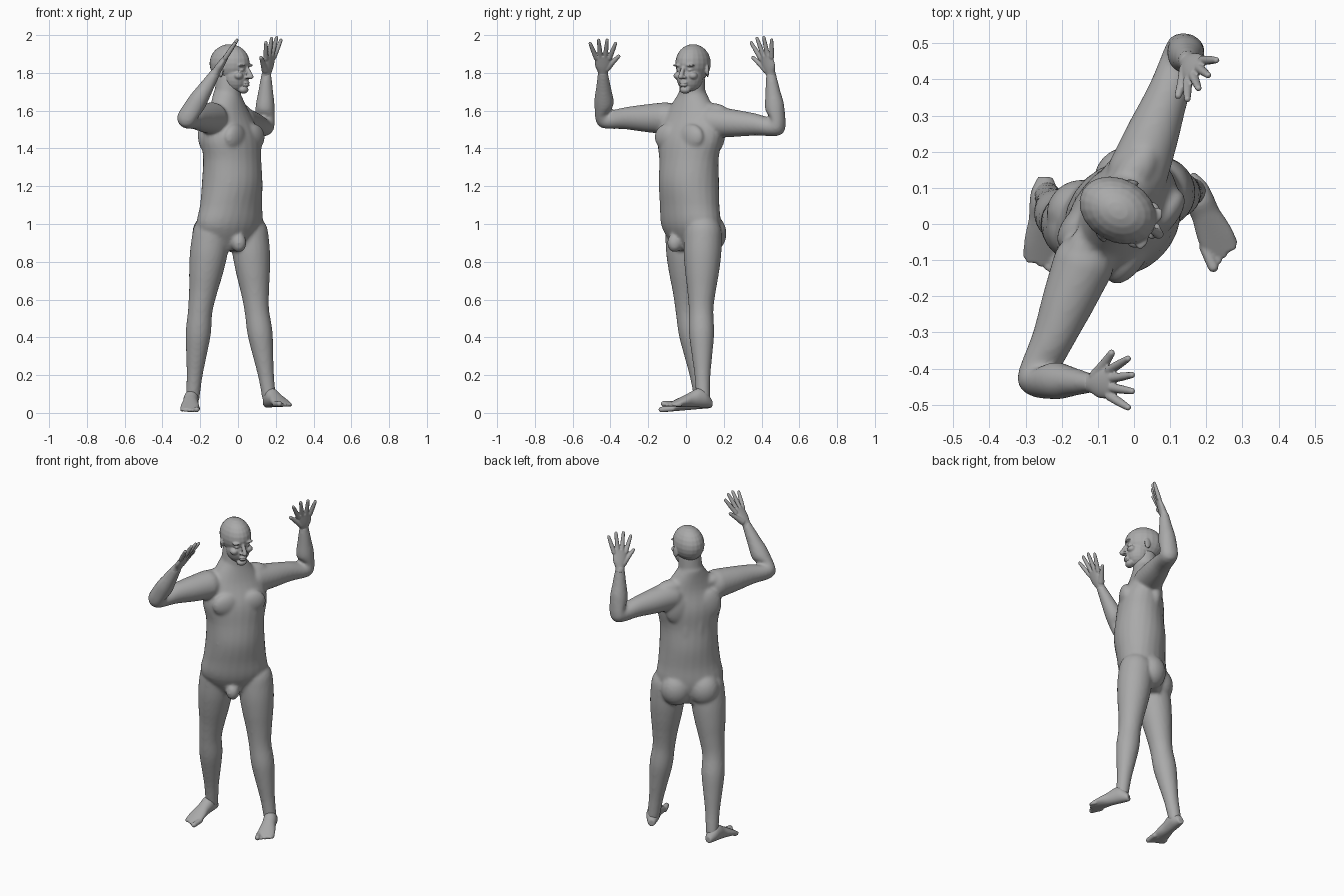
import bpy, bmesh
from math import sin, cos, pi, radians
from mathutils import Vector, Matrix

if "Cube" in bpy.data.objects:
    bpy.data.objects.remove(bpy.data.objects["Cube"])

GREY = (0.4, 0.4, 0.4, 1)
UP = Vector((0, 0, 1))
SIDES = (-1, 1)

skin = bpy.data.materials.new("plain grey")
skin.use_nodes = True
skin.diffuse_color = GREY
skin.node_tree.nodes["Principled BSDF"].inputs["Base Color"].default_value = GREY


# ---- shared helpers
def heading_axes(degrees):
    """Sideways (model's left) and forward directions for a heading."""
    turn = radians(degrees)
    return Vector((cos(turn), sin(turn), 0)), Vector((sin(turn), -cos(turn), 0))


def spline(before, start, end, after, t):
    """Smooth interpolation between start and end."""
    leave, arrive = (end - before) / 2, (after - start) / 2
    ease = t * t * (3 - 2 * t)
    return (start.lerp(end, ease) + leave * t * (1 - t) ** 2
            - arrive * t * t * (1 - t))


def loft(bm, rings, segments=24, steps=4):
    """Skin a smooth closed tube over (centre, half axis, half axis) rings."""
    last = len(rings) - 1
    fine = []
    for i in range(last):
        near = [rings[max(0, min(last, i + k))] for k in (-1, 0, 1, 2)]
        for step in range(steps):
            fine.append([spline(*column, step / steps) for column in zip(*near)])
    fine.append(rings[last])
    angles = [2 * pi * k / segments for k in range(segments)]
    loops = [[bm.verts.new(centre + u * cos(a) + v * sin(a)) for a in angles]
             for centre, u, v in fine]
    for lower, upper in zip(loops, loops[1:]):
        for k in range(segments):
            bm.faces.new((lower[k - 1], lower[k], upper[k], upper[k - 1]))
    bm.faces.new(reversed(loops[0]))
    bm.faces.new(loops[-1])


def blob(bm, centre, radii, degrees=0):
    """Ellipsoid with (sideways, forward, height) radii."""
    placement = (Matrix.Translation(centre) @ Matrix.Rotation(radians(degrees), 4, "Z")
                 @ Matrix.Diagonal((*radii, 1)))
    bmesh.ops.create_uvsphere(bm, u_segments=20, v_segments=12, radius=1, matrix=placement)


def limb(bm, joints, radii):
    """Round-ended tube along joints, the radii spaced evenly over its bones."""
    joints = [Vector(joint) for joint in joints]
    per_bone = (len(radii) - 1) // (len(joints) - 1)
    path = [a.lerp(b, k / per_bone) for a, b in zip(joints, joints[1:])
            for k in range(per_bone)] + joints[-1:]
    side = (path[1] - path[0]).orthogonal()
    rings = []
    for i, (point, radius) in enumerate(zip(path, radii)):
        along = (path[min(i + 1, len(path) - 1)] - path[max(i - 1, 0)]).normalized()
        side = (side - along * side.dot(along)).normalized()
        rings.append((point, side * radius, along.cross(side) * radius))
    loft(bm, rings)
    for end in (0, -1):
        blob(bm, path[end], [radii[end]] * 3)


def finish(bm, name, voxel, smoothing):
    """Fuse the overlapping forms into one soft surface."""
    bmesh.ops.recalc_face_normals(bm, faces=bm.faces)
    mesh = bpy.data.meshes.new(name)
    bm.to_mesh(mesh)
    bm.free()
    mesh.materials.append(skin)
    part = bpy.data.objects.new(name, mesh)
    bpy.context.collection.objects.link(part)
    fuse = part.modifiers.new("fuse", "REMESH")
    fuse.mode, fuse.voxel_size, fuse.use_smooth_shade = "VOXEL", voxel, True
    soften = part.modifiers.new("soften", "SMOOTH")
    soften.factor, soften.iterations = 0.5, smoothing


# ---- torso, twisting from the hips up to the shoulders
CROTCH, COLLAR = 0.86, 1.7


def trunk(height):
    """Centre, axes and heading of the trunk at a height."""
    t = (height - CROTCH) / (COLLAR - CROTCH)
    bow = sin(pi * t)
    degrees = 32 + 28 * t
    centre = Vector((0.03 * bow - 0.06, 0.035 - 0.02 * bow, height))
    return centre, *heading_axes(degrees), degrees


bm = bmesh.new()
widths = (.1, .19, .18, .17, .17, .19, .15, .07)
depths = (.08, .13, .14, .15, .14, .13, .09, .07)
rings = []
for i, (width, depth) in enumerate(zip(widths, depths)):
    centre, left, front, _ = trunk(CROTCH + (COLLAR - CROTCH) * i / (len(widths) - 1))
    rings.append((centre, left * width, front * depth))
loft(bm, rings)
limb(bm, [(-.06, .03, 1.6), (-.05, .035, 1.78)], [.075, .065])

# chest, shoulder blades, back muscles, buttocks and neck muscles
for height, forward, apart, radii in (
        (1.46, .09, .08, (.08, .04, .07)),
        (1.47, -.08, .09, (.08, .04, .1)),
        (1.3, -.11, .04, (.03, .03, .17)),
        (.95, -.07, .08, (.09, .08, .1)),
        (1.6, -.02, .12, (.09, .05, .04))):
    centre, left, front, degrees = trunk(height)
    for side in SIDES:
        blob(bm, centre + front * forward + left * apart * side, radii, degrees)
centre, left, front, degrees = trunk(.9)
blob(bm, centre + front * .11, (.04, .04, .05), degrees)

# arms and legs
right_wrist, left_wrist = (-.12, -.44, 1.8), (.15, .45, 1.79)
arm_radii = (.085, .073, .058, .054, .052, .04, .027)
limb(bm, [(-.14, -.11, 1.56), (-.27, -.43, 1.56), right_wrist], arm_radii)
limb(bm, [(.01, .14, 1.54), (.14, .48, 1.52), left_wrist], arm_radii)
leg_radii = (.1, .1, .09, .075, .065, .067, .055, .042, .037)
limb(bm, [(-.14, -.01, .95), (-.2, .01, .54), (-.24, .08, .08)], leg_radii)
limb(bm, [(.06, .09, .95), (.1, .08, .54), (.165, .09, .08)], leg_radii)
finish(bm, "body", .009, 8)

# ---- head, with the face and ears
HEADING = 60
left, front = heading_axes(HEADING)


def face(forward, aside, height):
    return Vector((-.04, .035, height)) + front * forward + left * aside


bm = bmesh.new()
blob(bm, face(-.005, 0, 1.85), (.087, .113, .102), HEADING)
blob(bm, face(.03, 0, 1.78), (.07, .073, .085), HEADING)
blob(bm, face(.08, 0, 1.71), (.03, .025, .02), HEADING)
limb(bm, [face(.1, 0, 1.83), face(.125, 0, 1.78)], [.009, .014])
for lip in (1.735, 1.748):
    blob(bm, face(.1, 0, lip), (.024, .013, .007), HEADING)
for side in SIDES:
    nostril, brow, cheek, eye, ear = [face(forward, apart * side, height)
                                      for forward, apart, height in (
        (.11, .014, 1.777), (.09, .035, 1.84), (.075, .045, 1.785),
        (.085, .033, 1.815), (-.01, .086, 1.81))]
    blob(bm, nostril, (.01, .012, .008), HEADING)
    blob(bm, brow, (.03, .02, .008), HEADING - 15 * side)
    blob(bm, cheek, (.025, .025, .02), HEADING)
    blob(bm, eye, (.014, .014, .008), HEADING)
    blob(bm, ear, (.008, .02, .034), HEADING + 20 * side)
finish(bm, "head", .0045, 3)


# ---- hands, with spread fingers
def hand(name, wrist, along, toward_thumb):
    bm = bmesh.new()
    along, across = Vector(along).normalized(), Vector(toward_thumb)
    across = (across - along * across.dot(along)).normalized()
    palm_normal = along.cross(across)

    def spot(reach, aside):
        return Vector(wrist) + along * reach + across * aside

    loft(bm, [(spot(reach, 0), across * width, palm_normal * thickness)
              for reach, width, thickness in (
        (-.02, .027, .025), (.01, .028, .022), (.05, .042, .02), (.11, .042, .012))])
    for finger in range(4):
        fan = 1.5 - finger
        limb(bm, [spot(.095, .024 * fan), spot(.21 - .01 * fan * fan, .045 * fan)],
             [.013, .012, .009])
    limb(bm, [spot(.03, .02), spot(.105, .083)], [.02, .014, .01])
    finish(bm, name, .004, 2)


hand("right_hand", right_wrist, (.55, 0, .83), UP.cross((1, 0, 0)))
hand("left_hand", left_wrist, (.2, -.27, .94), (-.55, -.8, 0))


# ---- feet, with toes
def foot(name, heel, degrees, slope, inner):
    bm = bmesh.new()
    left, front = heading_axes(degrees)
    front = (front + UP * slope).normalized()
    heel = Vector(heel)
    widths = (.02, .037, .04, .04, .047, .05, .042)
    heights = (.04, .09, .1, .08, .06, .04, .02)
    loft(bm, [(heel + front * .04 * i + UP * height / 2, left * width, UP * height / 2)
              for i, (width, height) in enumerate(zip(widths, heights))])
    for toe in range(5):
        radius = .01 if toe else .015
        middle = heel + left * inner * .02 * (2 - toe) + UP * radius
        limb(bm, [middle + front * .2, middle + front * (.26 - .01 * toe)],
             [radius, radius])
    finish(bm, name, .005, 3)


foot("right_foot", (-.245, .13, .025), -3, -.085, 1)
foot("left_foot", (.15, .135, .028), 24, .02, -1)
